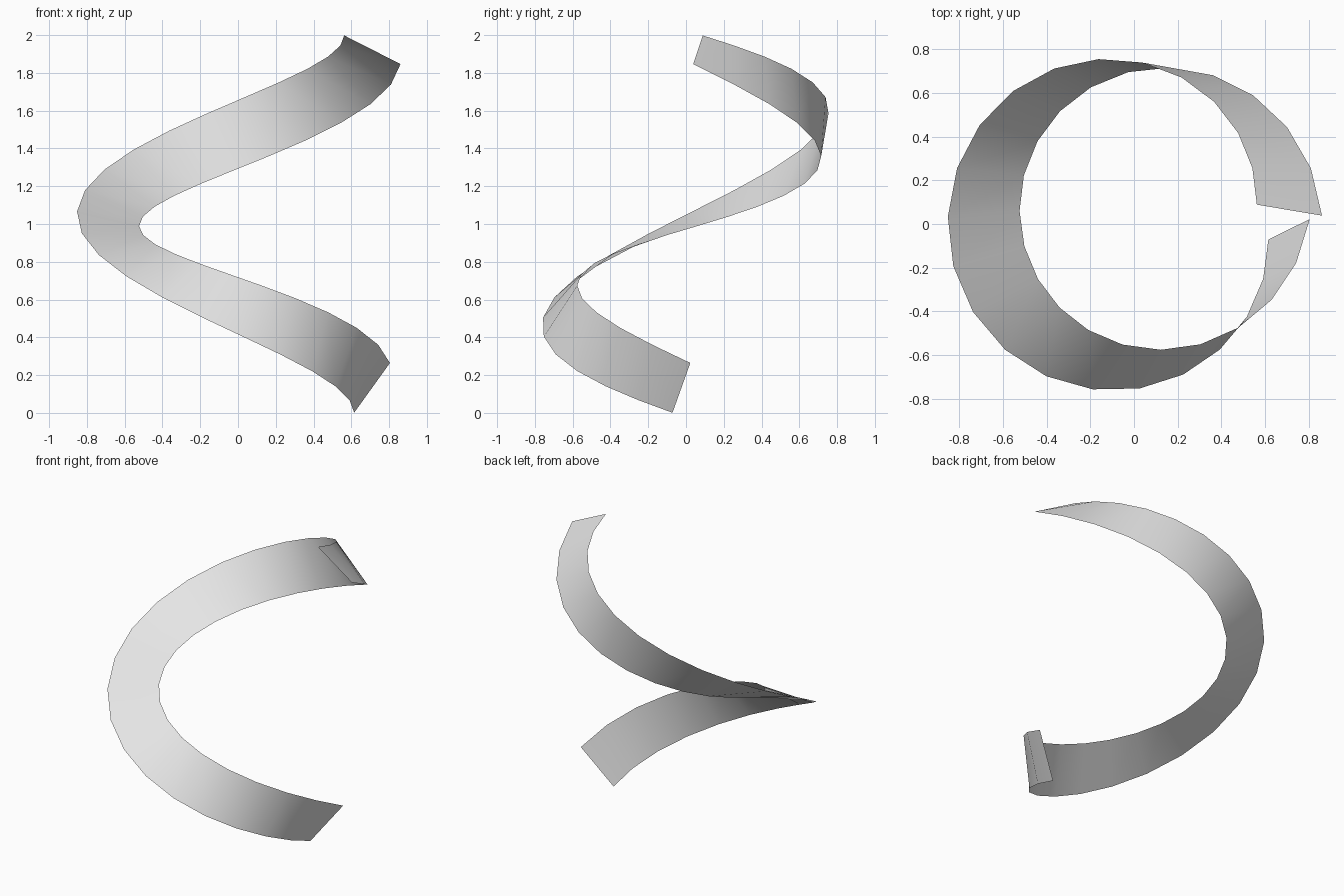
import bpy
import bmesh
from math import cos, sin, radians
from mathutils import Vector

cube = bpy.data.objects.get("Cube")
if cube:
    bpy.data.objects.remove(cube, do_unlink=True)

# Ribbon dimensions
SEGMENTS = 22
RADIUS = 0.70
CENTRE = Vector((0.012, 0.033, 0.1325))
RISE = 1.79
HALF_WIDTH = 0.169
SLOPE = 0.415                                        # climb per unit of run
TURN_START, TURN_END = radians(-4.7), radians(-357.5)
TWIST_START, TWIST_END = radians(57.6), radians(331)


def edge_pair(f):
    """The two rim points of the ribbon at fraction f along the helix."""
    turn = TURN_START + (TURN_END - TURN_START) * f
    twist = TWIST_START + (TWIST_END - TWIST_START) * f
    outward = Vector((cos(turn), sin(turn), 0))
    tangent = Vector((sin(turn), -cos(turn), SLOPE)).normalized()
    across = outward.cross(tangent)
    if across.z < 0:
        across.negate()
    middle = CENTRE + outward * RADIUS + Vector((0, 0, RISE * f))
    offset = (outward * cos(twist) + across * sin(twist)) * HALF_WIDTH
    return middle - offset, middle + offset


# Twisted helical ribbon, one quad wide
bm = bmesh.new()
rungs = [[bm.verts.new(p) for p in edge_pair(i / SEGMENTS)]
         for i in range(SEGMENTS + 1)]
for (a, b), (c, d) in zip(rungs, rungs[1:]):
    bm.faces.new((a, b, d, c)).smooth = True
mesh = bpy.data.meshes.new("twisted_ribbon")
bm.to_mesh(mesh)
bm.free()
ribbon = bpy.data.objects.new("twisted_ribbon", mesh)
bpy.context.collection.objects.link(ribbon)

# Plain light grey
grey = bpy.data.materials.new("light_grey")
grey.use_nodes = True
grey.diffuse_color = (0.8, 0.8, 0.8, 1)
grey.node_tree.nodes["Principled BSDF"].inputs["Base Color"].default_value = (0.8, 0.8, 0.8, 1)
mesh.materials.append(grey)
